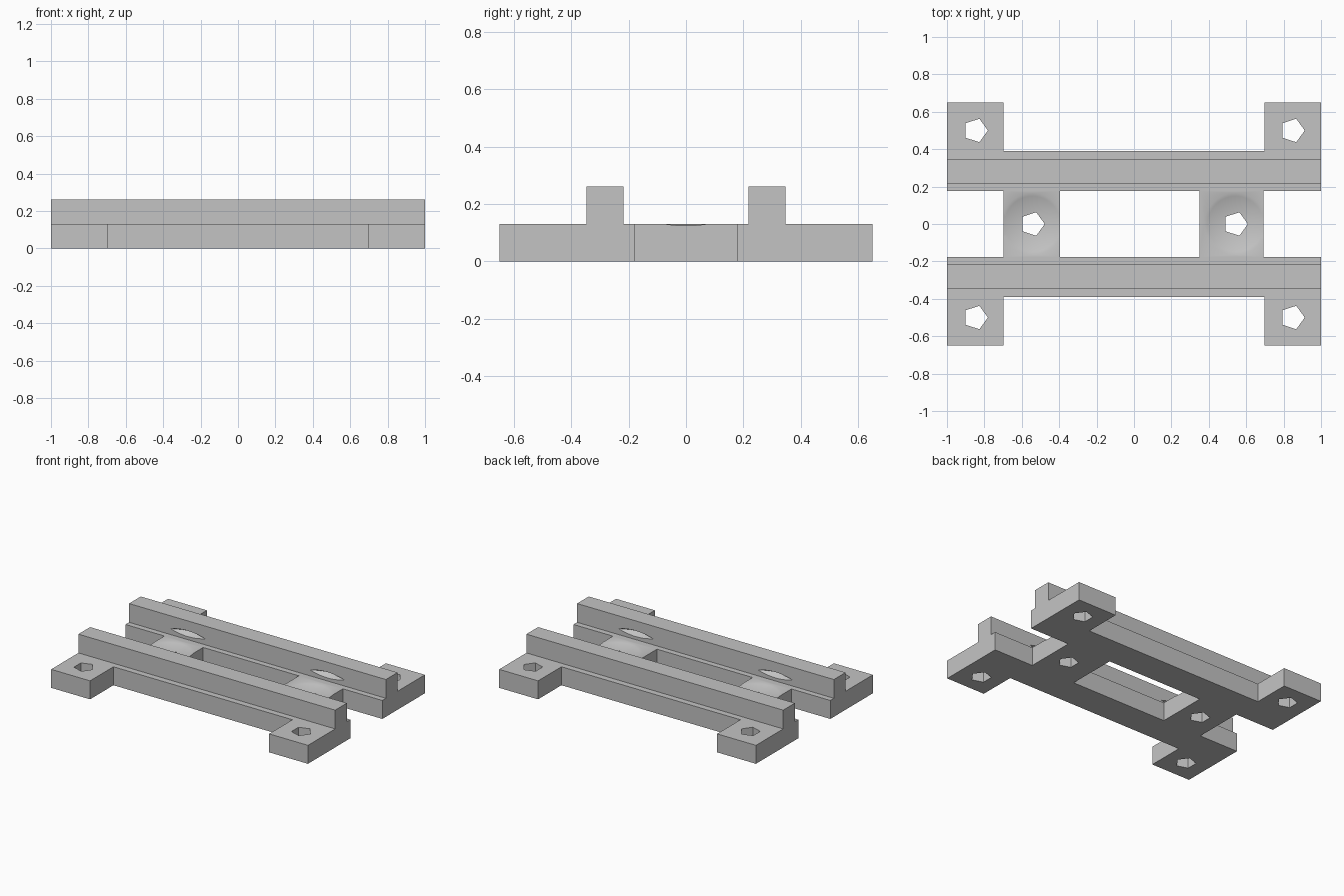
import bpy, bmesh, math

cube = bpy.data.objects.get("Cube")
if cube:
    bpy.data.objects.remove(cube, do_unlink=True)

# One plain grey for the whole bracket
grey = bpy.data.materials.new("plain_grey")
grey.use_nodes = True
colour = (0.55, 0.55, 0.55, 1)
grey.diffuse_color = colour
grey.node_tree.nodes["Principled BSDF"].inputs["Base Color"].default_value = colour

DECK, TOP = 0.13, 0.262          # base height and rail height
INNER, OUTER, FOOT = 0.177, 0.39, 0.65
HOLE_X, DISH_X = 0.847, 0.543


def finish(name, bm):
    bmesh.ops.recalc_face_normals(bm, faces=bm.faces)
    mesh = bpy.data.meshes.new(name)
    bm.to_mesh(mesh)
    bm.free()
    mesh.materials.append(grey)
    obj = bpy.data.objects.new(name, mesh)
    bpy.context.collection.objects.link(obj)
    return obj


def extrude(name, points, offset):
    bm = bmesh.new()
    face = bm.faces.new([bm.verts.new(p) for p in points])
    moved = bmesh.ops.extrude_face_region(bm, geom=[face])["geom"]
    bmesh.ops.translate(bm, vec=offset,
                        verts=[v for v in moved if isinstance(v, bmesh.types.BMVert)])
    return finish(name, bm)


def block(name, x0, x1, y0, y1):
    return extrude(name, [(x0, y0, 0), (x1, y0, 0), (x1, y1, 0), (x0, y1, 0)], (0, 0, DECK))


def hole_cutter(x, y):
    points = [(x + 0.066 * math.cos(a), y + 0.066 * math.sin(a), -0.1)
              for a in (i * math.tau / 5 for i in range(5))]
    return extrude("hole_cutter", points, (0, 0, 0.5))


def lens_cutter(x):
    # Shallow double-curved disc, spun from an arc profile
    bm = bmesh.new()
    radius, steps, rim = 0.255, 12, 0.172
    arc = 0.495
    drop = math.sqrt(arc ** 2 - radius ** 2)
    lower = []
    for i in range(steps + 1):
        r = radius * i / steps
        lower.append((r, math.sqrt(arc ** 2 - r ** 2) - drop))
    profile = [(r, rim - d) for r, d in lower] + [(r, rim + d) for r, d in lower[-2::-1]]
    verts = [bm.verts.new((x + r, 0, z)) for r, z in profile]
    edges = [bm.edges.new(pair) for pair in zip(verts, verts[1:])]
    bmesh.ops.spin(bm, geom=verts + edges, cent=(x, 0, 0), axis=(0, 0, 1),
                   angle=math.tau, steps=48, use_merge=True)
    bmesh.ops.remove_doubles(bm, verts=bm.verts, dist=0.0001)
    return finish("lens_cutter", bm)


def cut(obj, cutters):
    bpy.ops.object.select_all(action="DESELECT")
    bpy.context.view_layer.objects.active = obj
    obj.select_set(True)
    for cutter in cutters:
        mod = obj.modifiers.new("cut", "BOOLEAN")
        mod.operation = "DIFFERENCE"
        mod.solver = "EXACT"
        mod.object = cutter
        bpy.ops.object.modifier_apply(modifier=mod.name)
    bpy.ops.object.shade_smooth_by_angle(angle=math.radians(30))


lenses = [lens_cutter(-DISH_X), lens_cutter(DISH_X)]
helpers = list(lenses)

for side, s in (("front", -1), ("back", 1)):
    # Stepped rail: wide base with a narrow raised rib
    section = [(INNER, 0), (OUTER, 0), (OUTER, DECK), (0.347, DECK),
               (0.347, TOP), (0.217, TOP), (0.217, DECK), (INNER, DECK)]
    rail = extrude(side + "_rail", [(-1, s * y, z) for y, z in section], (2, 0, 0))
    cut(rail, lenses)
    # Mounting feet with five-sided holes
    for end, e in (("right", -1), ("left", 1)):
        x0, x1 = sorted((e * 0.697, e))
        y0, y1 = sorted((s * OUTER, s * FOOT))
        foot = block(f"{side}_{end}_foot", x0, x1, y0, y1)
        hole = hole_cutter(e * HOLE_X, s * 0.5)
        helpers.append(hole)
        cut(foot, [hole])

# Dished cross pieces joining the rails
for name, x0, x1, cx, lens in (("right_cross_piece", -0.697, -0.395, -DISH_X, lenses[0]),
                               ("left_cross_piece", 0.35, 0.693, DISH_X, lenses[1])):
    piece = block(name, x0, x1, -INNER, INNER)
    hole = hole_cutter(cx, 0)
    helpers.append(hole)
    cut(piece, [lens, hole])

for helper in helpers:
    bpy.data.objects.remove(helper, do_unlink=True)
